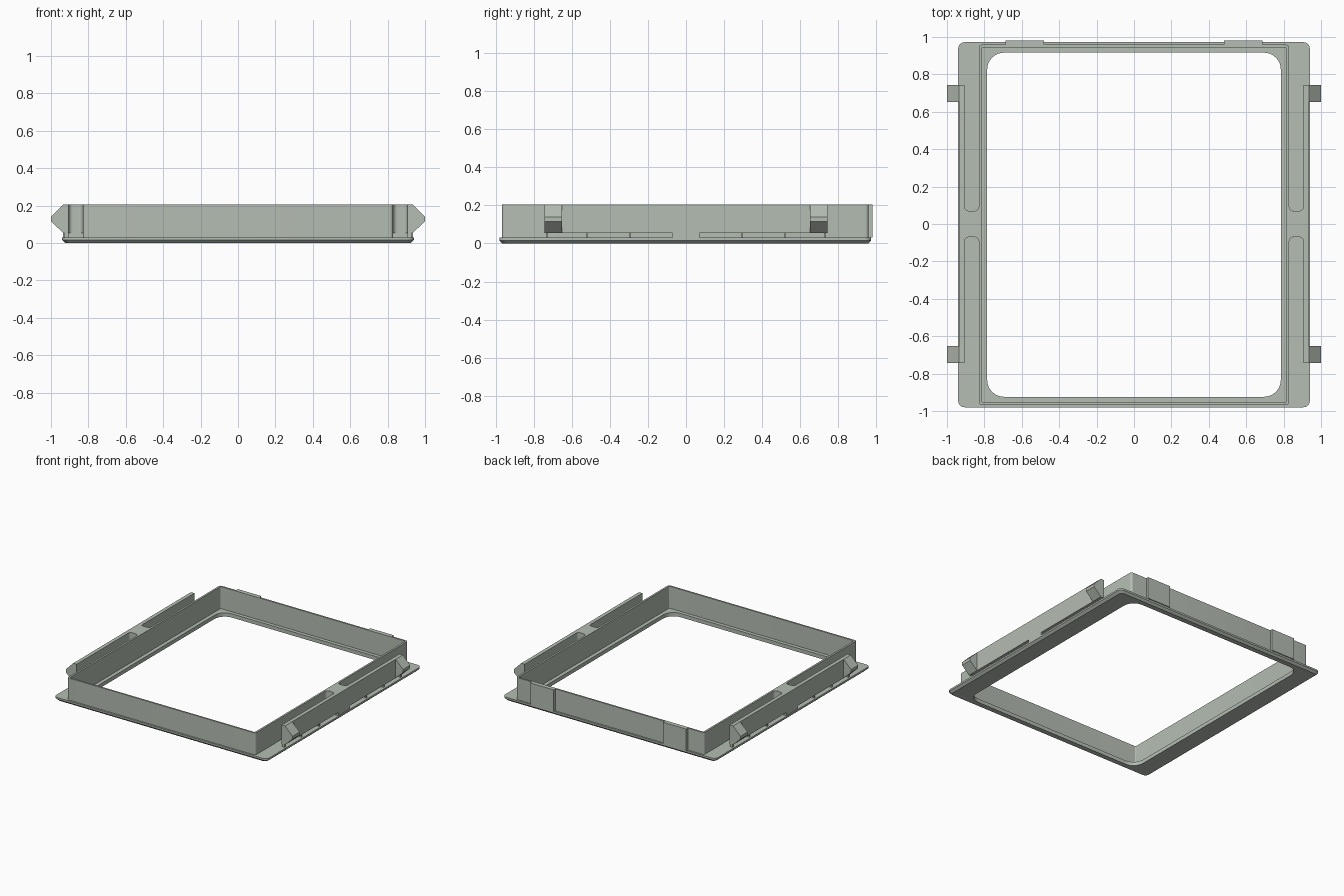
import bpy
import bmesh
from math import sin, cos, pi, radians

cube = bpy.data.objects.get("Cube")
if cube:
    bpy.data.objects.remove(cube, do_unlink=True)

mat = bpy.data.materials.new("grey green plastic")
mat.use_nodes = True
COLOUR = (0.46, 0.51, 0.45, 1)
mat.diffuse_color = COLOUR
mat.node_tree.nodes["Principled BSDF"].inputs["Base Color"].default_value = COLOUR

TOP = 0.205      # height of the walls
PLATE = 0.03     # thickness of the flange
SLOT = 0.055     # top of the slots under the wings
MID_Y = -0.004   # centre of the frame, which the rear pads offset


def finish(name, bm):
    bmesh.ops.recalc_face_normals(bm, faces=bm.faces[:])
    mesh = bpy.data.meshes.new(name)
    bm.to_mesh(mesh)
    bm.free()
    mesh.materials.append(mat)
    obj = bpy.data.objects.new(name, mesh)
    bpy.context.collection.objects.link(obj)
    bpy.ops.object.select_all(action="DESELECT")
    obj.select_set(True)
    bpy.context.view_layer.objects.active = obj
    bpy.ops.object.shade_smooth_by_angle(angle=radians(30))
    return obj


def arc(cx, cy, r, start, end, steps=8):
    angles = [start + (end - start) * i / steps for i in range(steps + 1)]
    return [(cx + r * cos(a), cy + r * sin(a)) for a in angles]


def rounded_rect(hx, hy, r):
    points = []
    for i, (sx, sy) in enumerate([(1, 1), (-1, 1), (-1, -1), (1, -1)]):
        points += arc(sx * (hx - r), MID_Y + sy * (hy - r), r, i * pi / 2, (i + 1) * pi / 2)
    return points


def ring(name, sections):
    """Closed frame lofted through rounded rectangles (half x, half y, radius, z)."""
    bm = bmesh.new()
    loops = [[bm.verts.new((x, y, z)) for x, y in rounded_rect(hx, hy, r)]
             for hx, hy, r, z in sections]
    n = len(loops[0])
    for k, a in enumerate(loops):
        b = loops[(k + 1) % len(loops)]
        for i in range(n):
            j = (i + 1) % n
            bm.faces.new((a[i], a[j], b[j], b[i]))
    return finish(name, bm)


def prism(name, points, offset):
    """Extrude a flat outline of 3D points along an offset."""
    bm = bmesh.new()
    face = bm.faces.new([bm.verts.new(p) for p in points])
    out = bmesh.ops.extrude_face_region(bm, geom=[face])
    moved = [v for v in out["geom"] if isinstance(v, bmesh.types.BMVert)]
    bmesh.ops.translate(bm, verts=moved, vec=offset)
    return finish(name, bm)


def box(name, x0, x1, y0, y1, z0, z1):
    outline = [(x0, y0, z0), (x1, y0, z0), (x1, y1, z0), (x0, y1, z0)]
    return prism(name, outline, (0, 0, z1 - z0))


# Flange with a chamfered lower edge and a rounded opening
ring("flange", [(0.922, 0.96, 0.03, 0), (0.94, 0.976, 0.035, 0.016),
                (0.94, 0.976, 0.035, PLATE), (0.785, 0.92, 0.09, PLATE),
                (0.785, 0.92, 0.09, 0)])

# Thin upright wall
ring("frame_wall", [(0.83, 0.963, 0.018, PLATE), (0.83, 0.963, 0.018, TOP),
                    (0.815, 0.949, 0.008, TOP), (0.815, 0.949, 0.008, PLATE)])

# Side wing outline: long outer strip joined to the wall by a filleted bridge
R, IN, OUT, EDGE, END, BRIDGE = 0.022, 0.83, 0.905, 0.935, 0.742, 0.07
half = [(EDGE, END), (OUT, END)]
half += arc(OUT - R, BRIDGE + R, R, 0, -pi / 2)
half += arc(IN + R, BRIDGE + R, R, -pi / 2, -pi)
wing = half + [(x, -y) for x, y in reversed(half)]

for side, s in (("left", 1), ("right", -1)):
    prism(side + "_wing", [(s * x, y, SLOT) for x, y in wing], (0, 0, TOP - SLOT))
    box(side + "_bridge_foot", s * IN, s * EDGE, -BRIDGE, BRIDGE, PLATE, SLOT)
    for end, t in (("rear", 1), ("front", -1)):
        # Thin ribs between the slots
        for i, y in enumerate((0.295, 0.52, 0.73)):
            box(f"{side}_{end}_rib_{i + 1}", s * OUT, s * 0.927,
                t * (y - 0.005), t * (y + 0.005), PLATE, SLOT)
        # Wedge-shaped snap clip
        clip = [(0.93, TOP), (EDGE, TOP), (1, 0.14), (1, 0.116), (EDGE, SLOT), (0.93, SLOT)]
        prism(f"{side}_{end}_clip", [(s * x, t * 0.652, z) for x, z in clip],
              (0, t * 0.09, 0))
    # Raised pad on the rear wall
    box(side + "_rear_pad", s * 0.482, s * 0.688, 0.955, 0.98, PLATE, TOP)
